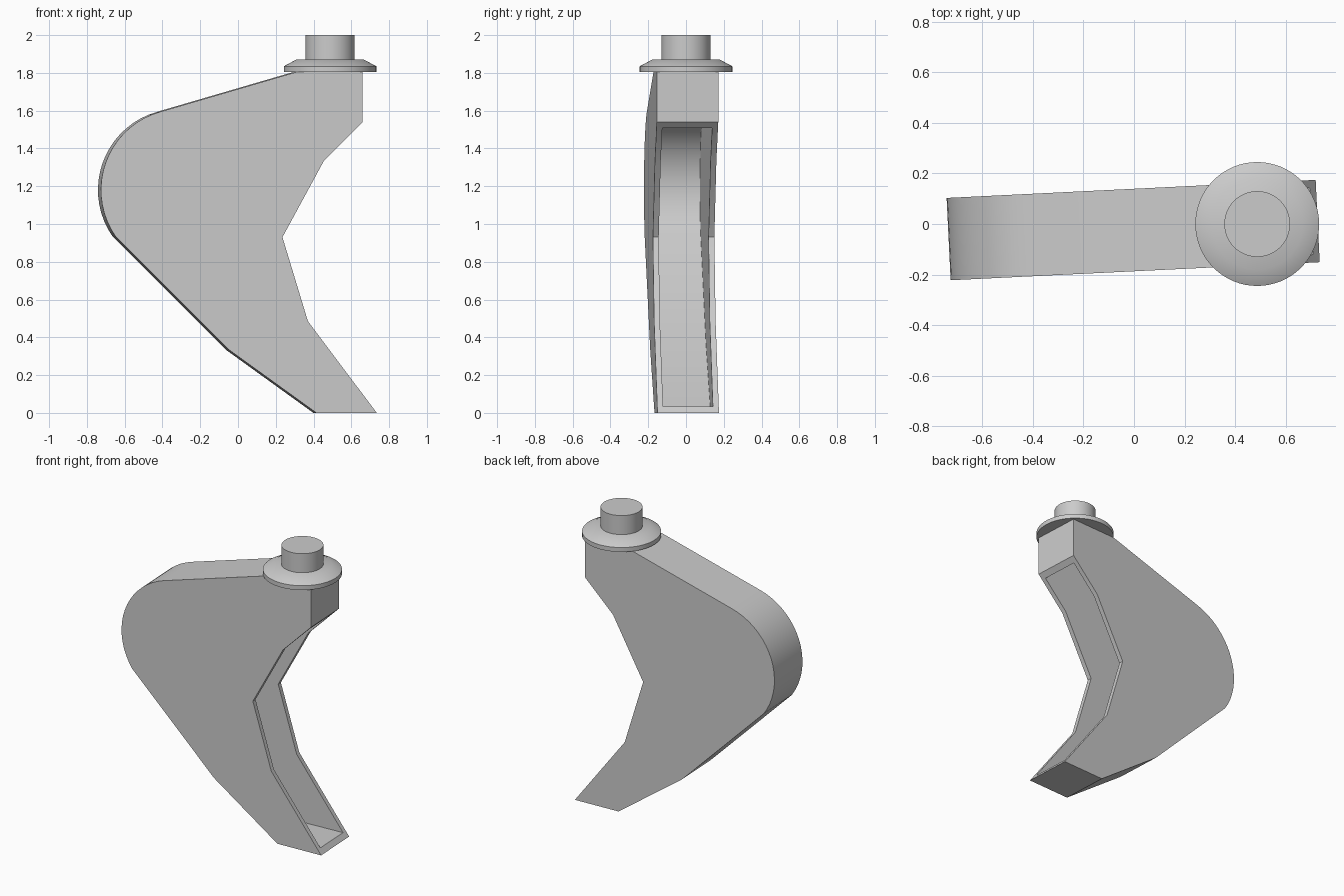
import bpy, bmesh
from math import radians, cos, sin
from mathutils import Vector

cube = bpy.data.objects.get("Cube")
if cube:
    bpy.data.objects.remove(cube)

grey = bpy.data.materials.new("plain grey")
grey.use_nodes = True
colour = (0.6, 0.6, 0.6, 1)
grey.diffuse_color = colour
grey.node_tree.nodes["Principled BSDF"].inputs["Base Color"].default_value = colour

PIVOT_X = 0.4875
HALF_WIDTH, WALL = 0.163, 0.031


def finish(bm, name):
    """Turn a bmesh into a smooth-by-angle object on the swivel axis."""
    bmesh.ops.recalc_face_normals(bm, faces=bm.faces)
    mesh = bpy.data.meshes.new(name)
    bm.to_mesh(mesh)
    bm.free()
    mesh.materials.append(grey)
    obj = bpy.data.objects.new(name, mesh)
    bpy.context.collection.objects.link(obj)
    obj.location.x = PIVOT_X
    bpy.ops.object.select_all(action='DESELECT')
    obj.select_set(True)
    bpy.context.view_layer.objects.active = obj
    bpy.ops.object.shade_smooth_by_angle(angle=radians(30))
    return obj


def inset(points, distance):
    """Mitred inward offset of the inner points of an anticlockwise chain."""
    result = []
    for a, b, c in zip(points, points[1:], points[2:]):
        d1, d2 = (b - a).normalized(), (c - b).normalized()
        n1, n2 = Vector((-d1.y, d1.x)), Vector((-d2.y, d2.x))
        result.append(b + (n1 + n2) * distance / (1 + n1.dot(n2)))
    return result


# Hollow leg: closed wall chain from the upper rim, round the back, to the foot
ARC_STEPS = 18
arc = []
for i in range(ARC_STEPS + 1):
    t = radians(106 + 109 * i / ARC_STEPS)
    arc.append((-0.305 + 0.43 * cos(t), 1.18 + 0.43 * sin(t)))
wall = [(0.652, 1.54), (0.652, 1.805), (0.302, 1.805), *arc,
        (-0.058, 0.335), (0.407, 0), (0.727, 0)]
wall = [Vector(p) for p in wall]
rim = [Vector(p) for p in ((0.362, 0.485), (0.227, 0.93), (0.447, 1.335))]

outer = wall + rim
inner = [Vector((0.621, 1.509))] + inset(wall, WALL) + [Vector((0.702, 0.033))] + rim

bm = bmesh.new()


def ring(points, y):
    return [bm.verts.new((p.x - PIVOT_X, y, p.y)) for p in points]


of, ob = ring(outer, -HALF_WIDTH), ring(outer, HALF_WIDTH)
inf, inb = ring(inner, -HALF_WIDTH + WALL), ring(inner, HALF_WIDTH - WALL)
for loop in (of, ob, inf, inb):
    bm.faces.new(loop)
last = len(wall) - 1
for i in range(len(outer)):
    j = (i + 1) % len(outer)
    # Wall strips on the closed part, rim strips on the open part
    pairs = ((of, ob), (inf, inb)) if i < last else ((of, inf), (ob, inb))
    for a, b in pairs:
        bm.faces.new((a[i], a[j], b[j], b[i]))
for i in (0, last):
    bm.faces.new((of[i], ob[i], inb[i], inf[i]))
leg = finish(bm, "hollow_leg")
leg.rotation_euler.z = radians(2.8)


def lathe(name, profile):
    """Revolve a radius/height profile about the swivel axis."""
    bm = bmesh.new()
    verts = [bm.verts.new((r, 0, z)) for r, z in profile]
    edges = [bm.edges.new(pair) for pair in zip(verts, verts[1:])]
    bmesh.ops.spin(bm, geom=verts + edges, axis=(0, 0, 1), cent=(0, 0, 0),
                   angle=radians(360), steps=64)
    bmesh.ops.remove_doubles(bm, verts=bm.verts, dist=0.0001)
    return finish(bm, name)


# Swivel collar with a sloped shoulder, and the pin above it
lathe("swivel_collar", [(0, 1.805), (0.245, 1.805), (0.245, 1.835),
                        (0.18, 1.87), (0, 1.87)])
lathe("swivel_pin", [(0, 1.86), (0.13, 1.86), (0.13, 2), (0, 2)])
